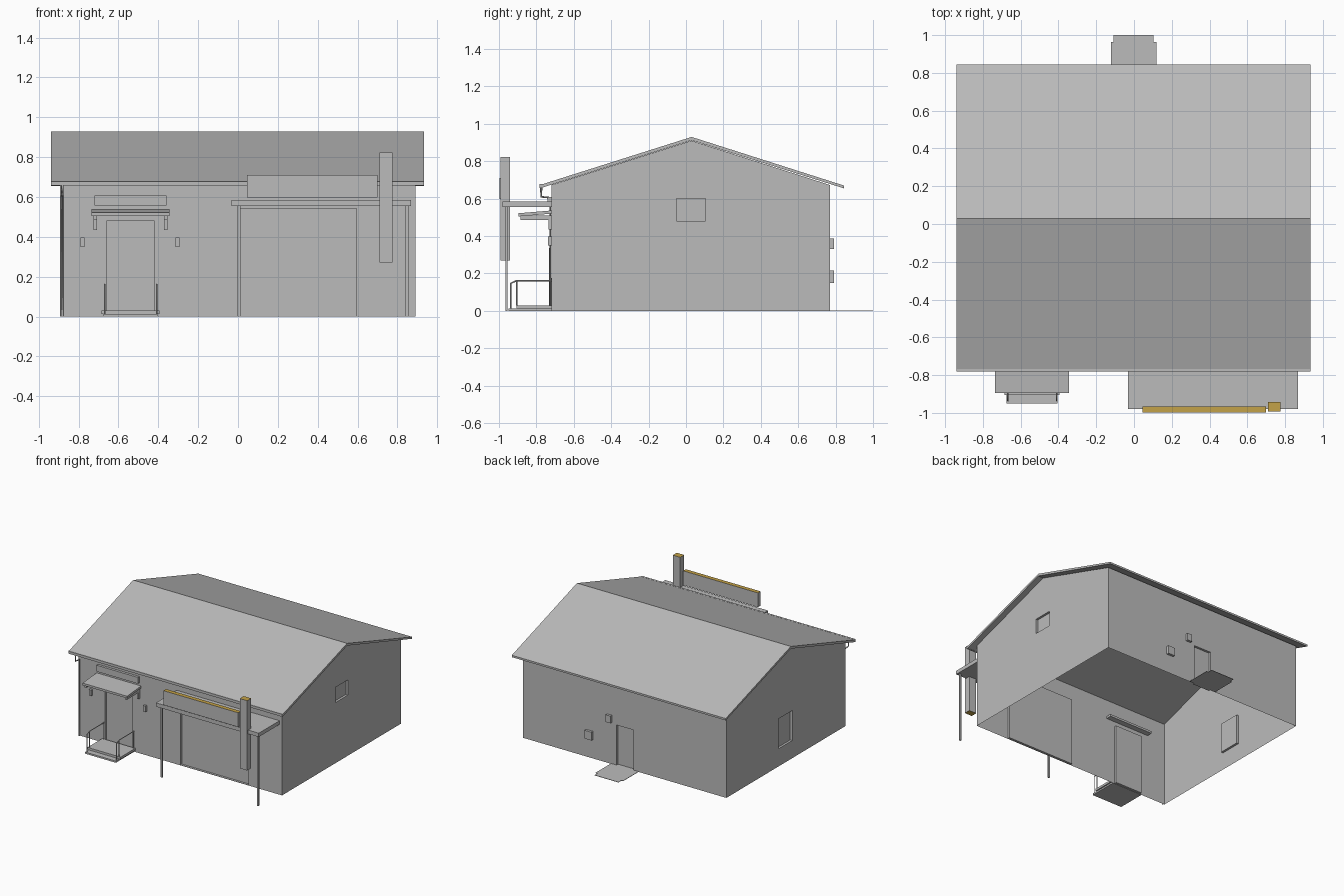
import bpy, bmesh
from mathutils import Vector

if "Cube" in bpy.data.objects:
    bpy.data.objects.remove(bpy.data.objects["Cube"])


def material(name, rgb):
    m = bpy.data.materials.new(name)
    m.use_nodes = True
    m.diffuse_color = (*rgb, 1)
    m.node_tree.nodes["Principled BSDF"].inputs["Base Color"].default_value = (*rgb, 1)
    return m


GREY = material("plain grey", (0.5, 0.5, 0.5))
GOLD = material("sign gold", (0.55, 0.36, 0.065))


def finish(name, bm):
    me = bpy.data.meshes.new(name)
    bm.to_mesh(me)
    bm.free()
    me.materials.append(GREY)
    ob = bpy.data.objects.new(name, me)
    bpy.context.collection.objects.link(ob)
    return ob


def prism(name, profile, x0, x1):
    """Extrude a (y, z) profile along x."""
    bm = bmesh.new()
    face = bm.faces.new([bm.verts.new((x0, y, z)) for y, z in profile])
    new = bmesh.ops.extrude_face_region(bm, geom=[face])["geom"]
    verts = [v for v in new if isinstance(v, bmesh.types.BMVert)]
    bmesh.ops.translate(bm, verts=verts, vec=(x1 - x0, 0, 0))
    bmesh.ops.recalc_face_normals(bm, faces=bm.faces)
    return finish(name, bm)


def box(name, x0, x1, y0, y1, z0, z1):
    return prism(name, [(y0, z0), (y1, z0), (y1, z1), (y0, z1)], x0, x1)


def pipe(name, points, radius):
    cu = bpy.data.curves.new(name, "CURVE")
    cu.dimensions = "3D"
    cu.bevel_depth = radius
    cu.bevel_resolution = 0
    cu.use_fill_caps = True
    sp = cu.splines.new("POLY")
    sp.points.add(len(points) - 1)
    for p, co in zip(sp.points, points):
        p.co = (*co, 1)
    cu.materials.append(GREY)
    ob = bpy.data.objects.new(name, cu)
    bpy.context.collection.objects.link(ob)


def wall(name, outline, openings, place, outward, depth=0.018):
    """Single-skin wall with recessed panels; place maps (u, z) to 3D."""
    out = Vector(outward)
    bm = bmesh.new()
    edges = []

    def loop(points):
        vs = [bm.verts.new(place(u, z)) for u, z in points]
        edges.extend(bm.edges.new((vs[i - 1], vs[i])) for i in range(len(vs)))
        return vs

    loop(outline)
    holes = [loop([(a, c), (b, c), (b, d), (a, d)]) for a, b, c, d in openings]
    bmesh.ops.triangle_fill(bm, edges=edges, use_beauty=True, normal=out)
    bmesh.ops.dissolve_limit(bm, angle_limit=0.01, verts=bm.verts, edges=bm.edges)
    for ring in holes:
        back = [bm.verts.new(v.co - out * depth) for v in ring]
        for i in range(4):
            bm.faces.new((ring[i - 1], ring[i], back[i], back[i - 1]))
        bm.faces.new(back)
    bm.normal_update()
    bmesh.ops.recalc_face_normals(bm, faces=bm.faces)
    if max(bm.faces, key=lambda f: f.calc_area()).normal.dot(out) < 0:
        bmesh.ops.reverse_faces(bm, faces=bm.faces)
    finish(name, bm)


# Walls: open underneath, with recessed doors and windows
L, R, F, B, TOP, APEX = -0.893, 0.89, -0.72, 0.77, 0.673, 0.91
RIDGE = 0.03
long_side = [(L, 0), (R, 0), (R, TOP), (L, TOP)]
gable = [(F, 0), (B, 0), (B, TOP), (RIDGE, APEX), (F, TOP)]
wall("front_wall", long_side, [(-0.66, -0.42, 0.003, 0.48), (0.0, 0.595, 0.003, 0.543)],
     lambda u, z: (u, F, z), (0, -1, 0))
wall("back_wall", long_side, [(-0.08, 0.07, 0.003, 0.32)], lambda u, z: (u, B, z), (0, 1, 0))
wall("left_wall", gable, [(-0.05, 0.105, 0.48, 0.6)], lambda u, z: (R, u, z), (1, 0, 0))
wall("right_wall", gable, [(-0.055, 0.12, 0.14, 0.377)], lambda u, z: (L, u, z), (-1, 0, 0))

# Roof, gutter and downspout
prism("roof", [(-0.775, 0.675), (RIDGE, 0.93), (0.845, 0.67),
               (0.845, 0.655), (RIDGE, 0.912), (-0.775, 0.657)], -0.94, 0.935)
box("front_gutter", -0.94, 0.935, -0.782, -0.768, 0.658, 0.678)
pipe("downspout", [(-0.882, -0.774, 0.66), (-0.882, -0.774, 0.61),
                   (-0.882, -0.726, 0.605), (-0.882, -0.726, 0)], 0.006)

# Door awning on two brackets, with the name board above it
prism("door_awning", [(-0.895, 0.505), (-0.68, 0.523), (-0.68, 0.54), (-0.895, 0.522)],
      -0.735, -0.345)
for x in (-0.717, -0.363):
    box("awning_beam", x - 0.008, x + 0.008, -0.885, F, 0.487, 0.51)
    box("awning_bracket", x - 0.008, x + 0.008, -0.736, F, 0.435, 0.49)
box("name_board", -0.72, -0.36, F - 0.02, F, 0.558, 0.608)
for x in (-0.78, -0.304):
    box("wall_lamp", x - 0.01, x + 0.01, -0.738, F, 0.35, 0.397)

# Entrance steps and handrails
box("door_landing", -0.685, -0.395, -0.905, F, 0.012, 0.03)
box("lower_step", -0.675, -0.405, -0.95, F, 0, 0.013)
for x in (-0.668, -0.408):
    pipe("handrail", [(x, F, 0.162), (x, -0.905, 0.162), (x, -0.937, 0.147), (x, -0.937, 0.01)], 0.004)
    for y in (-0.905, -0.726):
        pipe("rail_post", [(x, y, 0.03), (x, y, 0.162)], 0.004)

# Garage canopy and its posts
box("garage_canopy", -0.033, 0.868, -0.98, F, 0.556, 0.586)
for x in (0.005, 0.848):
    box("canopy_post", x - 0.007, x + 0.007, -0.966, -0.954, 0, 0.556)

# Sign boxes with gold tops and undersides
for ob in (box("long_sign", 0.045, 0.7, -0.998, -0.965, 0.597, 0.71),
           box("upright_sign", 0.71, 0.775, -0.992, -0.942, 0.27, 0.823)):
    ob.data.materials.append(GOLD)
    for face in ob.data.polygons:
        face.material_index = int(abs(face.normal.z) > 0.5)

# Back door paving and wall boxes
box("back_paving", -0.123, 0.118, B, 0.963, 0, 0.003)
box("back_paving_edge", -0.108, 0.102, 0.963, 1.0, 0, 0.003)
box("back_lamp", 0.11, 0.152, B, 0.79, 0.33, 0.387)
box("meter_box", 0.275, 0.335, B, 0.79, 0.15, 0.215)
